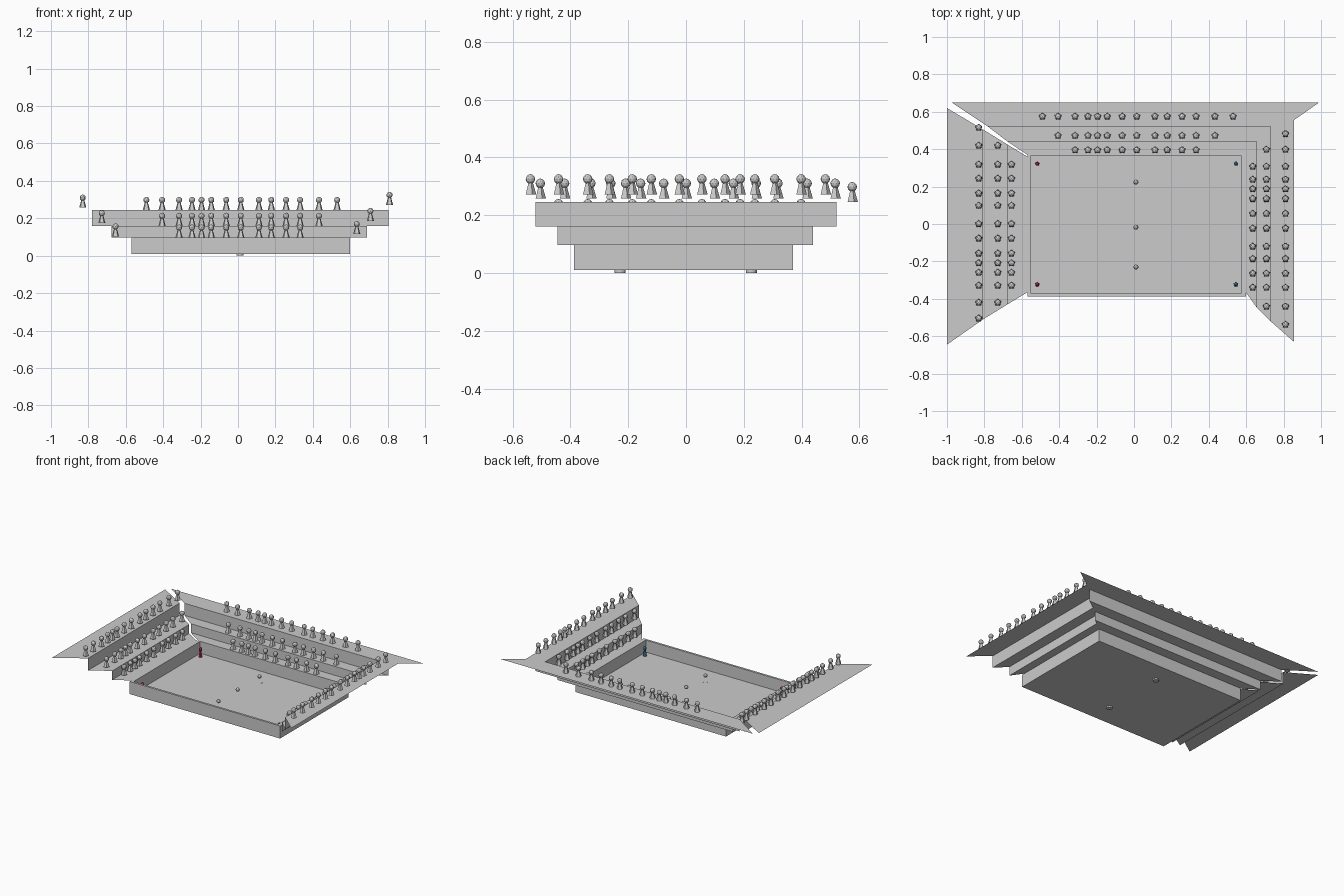
import bpy, bmesh
from mathutils import Matrix

if "Cube" in bpy.data.objects:
    bpy.data.objects.remove(bpy.data.objects["Cube"])


def finish(name, bm, mat=None, recalc=True):
    if recalc:
        bmesh.ops.recalc_face_normals(bm, faces=bm.faces)
    me = bpy.data.meshes.new(name)
    bm.to_mesh(me)
    bm.free()
    if mat:
        me.materials.append(mat)
    ob = bpy.data.objects.new(name, me)
    bpy.context.collection.objects.link(ob)
    return ob


def place(name, mesh, loc):
    ob = bpy.data.objects.new(name, mesh)
    ob.location = loc
    bpy.context.collection.objects.link(ob)
    return ob


def material(name, col):
    m = bpy.data.materials.new(name)
    m.diffuse_color = (*col, 1)
    m.use_nodes = True
    m.node_tree.nodes["Principled BSDF"].inputs["Base Color"].default_value = m.diffuse_color
    return m


# Open tray: outer box with an inset, sunken floor
bm = bmesh.new()
rings = []
for x0, x1, y0, y1, z in [(-.57, .598, -.387, .37, .01), (-.57, .598, -.387, .37, .098),
                          (-.55, .573, -.372, .366, .098), (-.55, .573, -.372, .366, .014)]:
    rings.append([bm.verts.new(p) for p in
                  [(x0, y0, z), (x1, y0, z), (x1, y1, z), (x0, y1, z)]])
for a, b in zip(rings, rings[1:]):
    for i in range(4):
        j = (i + 1) % 4
        bm.faces.new([a[i], a[j], b[j], b[i]])
bm.faces.new(rings[0])
bm.faces.new(rings[-1])
finish("pitch_tray", bm)


# Stepped stands: thin sheets with mitred ends; rows are (depth, low end, high end)
def stand(name, rows, along_x):
    heights = [.097, .16, .245]
    profile = []
    for i, z in enumerate(heights):
        profile += [(rows[i], z), (rows[i + 1], z)]
    bm = bmesh.new()
    edges = []
    for (d, lo, hi), z in profile:
        edges.append([bm.verts.new((t, d, z) if along_x else (d, t, z)) for t in (lo, hi)])
    for a, b in zip(edges, edges[1:]):
        bm.faces.new([a[0], a[1], b[1], b[0]])
    for f in bm.faces:  # treads face upward
        f.normal_update()
    if bm.faces[:][0].normal.z < 0:
        bmesh.ops.reverse_faces(bm, faces=bm.faces)
    return finish(name, bm, recalc=False)


stand("back_stand", [(.37, -.57, .598), (.44, -.675, .69), (.52, -.78, .805), (.65, -.975, .99)], True)
stand("left_stand", [(-.57, -.365, .36), (-.677, -.43, .425), (-.807, -.51, .505), (-1, -.645, .62)], False)
stand("right_stand", [(.598, -.365, .37), (.655, -.445, .44), (.73, -.52, .52), (.855, -.63, .64)], False)


# Pawn-shaped figure: tapered body and round head
def pawn(name, base_r, neck_r, mat=None):
    bm = bmesh.new()
    bmesh.ops.create_cone(bm, cap_ends=True, segments=5, radius1=base_r, radius2=neck_r,
                          depth=.042, matrix=Matrix.Translation((0, 0, .021)))
    bmesh.ops.create_icosphere(bm, subdivisions=2, radius=1,
                               matrix=Matrix.Translation((0, 0, .053)) @
                               Matrix.Diagonal((base_r * .83, base_r * .83, .017, 1)))
    return finish(name, bm, mat)


# Spectators: each higher row adds one at both ends
inner = [-.315, -.246, -.195, -.143, -.063, .015, .112, .178, .257, .332]
seats = [inner, inner + [-.406, .433], inner + [-.49, -.406, .433, .53]]
source = pawn("spectator", .02, .008)
people = source.data
bpy.data.objects.remove(source)
back = [(.395, .097), (.472, .16), (.575, .245)]
left = [(-.655, .103), (-.728, .174), (-.83, .257)]
right = [(.635, .116), (.708, .186), (.81, .272)]
for r, row in enumerate(seats):
    for t in row:
        place("back_spectator", people, (t, back[r][0], back[r][1]))
        place("left_spectator", people, (left[r][0], t - .014, left[r][1]))
        place("right_spectator", people, (right[r][0], -t - .008, right[r][1]))

# Coloured corner figures
for side, x, col in [("red", -.517, (.5, .03, .08)), ("blue", .545, (.05, .2, .35))]:
    m = material(side + "_paint", col)
    for y in (-.323, .322):
        pawn(side + "_figure", .0125, .006, m).location = (x, y, .014)

# Balls hovering above the floor, with small discs set in the floor
for y in (-.23, -.017, .224):
    bm = bmesh.new()
    bmesh.ops.create_icosphere(bm, subdivisions=2, radius=.0135,
                               matrix=Matrix.Translation((.01, y, .055)))
    finish("ball", bm)
for y in (-.228, .226):
    bm = bmesh.new()
    bmesh.ops.create_cone(bm, cap_ends=True, segments=16, radius1=.019, radius2=.019,
                          depth=.0145, matrix=Matrix.Translation((.01, y, .00725)))
    finish("floor_disc", bm)
